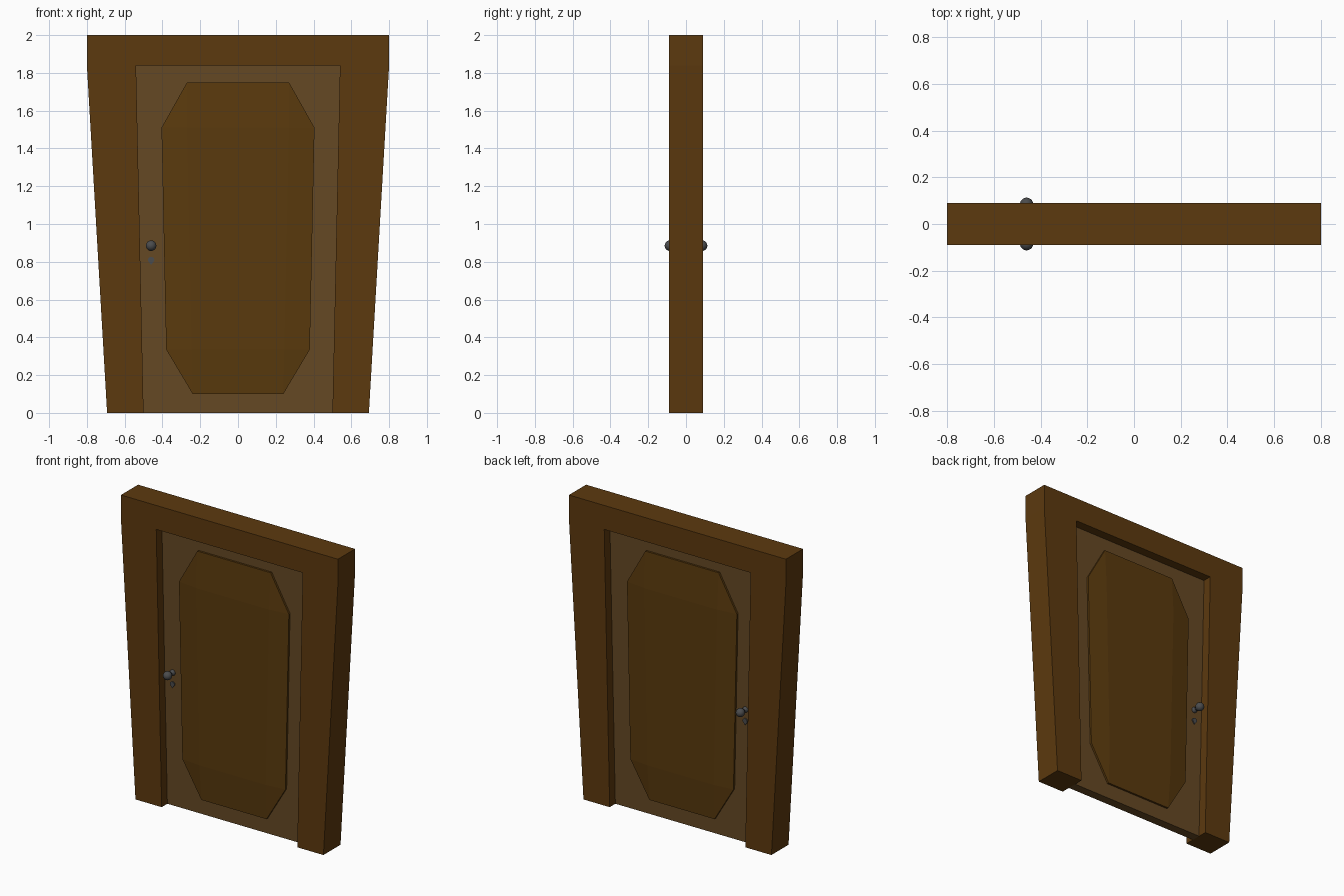
import bpy, bmesh, math
from mathutils import Matrix, Vector

if "Cube" in bpy.data.objects:
    bpy.data.objects.remove(bpy.data.objects["Cube"])


def material(name, rgb):
    m = bpy.data.materials.new(name)
    m.diffuse_color = (*rgb, 1)
    m.use_nodes = True
    m.node_tree.nodes["Principled BSDF"].inputs["Base Color"].default_value = m.diffuse_color
    return m


wood = material("dark_wood", (0.107, 0.041, 0.0045))
slab_wood = material("pale_wood", (0.130, 0.065, 0.017))
panel_wood = material("panel_wood", (0.102, 0.042, 0.004))
iron = material("iron", (0.07, 0.072, 0.075))


def finish(name, bm, mat):
    bmesh.ops.recalc_face_normals(bm, faces=bm.faces)
    me = bpy.data.meshes.new(name)
    bm.to_mesh(me)
    bm.free()
    me.materials.append(mat)
    ob = bpy.data.objects.new(name, me)
    bpy.context.collection.objects.link(ob)
    return ob


def mirrored(half):
    """Close an x-z outline by mirroring its right half."""
    return half + [(-x, z) for x, z in reversed(half)]


def plate(name, outline, y0, y1, mat):
    """Extrude an x-z outline from y0 to y1."""
    bm = bmesh.new()
    face = bm.faces.new([bm.verts.new((x, y0, z)) for x, z in outline])
    ext = bmesh.ops.extrude_face_region(bm, geom=[face])
    moved = [v for v in ext["geom"] if isinstance(v, bmesh.types.BMVert)]
    bmesh.ops.translate(bm, verts=moved, vec=(0, y1 - y0, 0))
    return finish(name, bm, mat)


def raised_panel(name, side):
    """Octagonal panel with a low wall and a gently raised centre."""
    bm = bmesh.new()
    outline = mirrored([(0.24, 0.10), (0.38, 0.335), (0.405, 1.51), (0.27, 1.75)])
    inner = mirrored([(0.245, 0.335), (0.27, 1.51)])
    base = [bm.verts.new((x, side * 0.028, z)) for x, z in outline]
    rim = [bm.verts.new((x, side * 0.043, z)) for x, z in outline]
    br, tr, tl, bl = [bm.verts.new((x, side * 0.058, z)) for x, z in inner]
    for i in range(8):
        j = (i + 1) % 8
        bm.faces.new((base[i], base[j], rim[j], rim[i]))
    a, b, c, d, e, f, g, h = rim
    for loop in ((br, tr, tl, bl), (b, c, tr, br), (d, e, tl, tr),
                 (f, g, bl, tl), (h, a, br, bl),
                 (a, b, br), (c, d, tr), (e, f, tl), (g, h, bl)):
        bm.faces.new(loop)
    bm.faces.new(base)
    return finish(name, bm, panel_wood)


def knob(name, side):
    """Lathed rosette, neck and ball."""
    bm = bmesh.new()
    ball_y, r = 0.085, 0.028
    profile = [(0, 0.028), (0.019, 0.028), (0.019, 0.035), (0.016, 0.043), (0.010, 0.050)]
    for i in range(2, 11):
        t = math.pi * i / 10
        profile.append((r * math.sin(t) if i < 10 else 0, ball_y - r * math.cos(t)))
    verts = [bm.verts.new((p, side * y, 0)) for p, y in profile]
    edges = [bm.edges.new(e) for e in zip(verts, verts[1:])]
    bmesh.ops.spin(bm, geom=verts + edges, cent=(0, 0, 0), axis=(0, 1, 0),
                   angle=2 * math.pi, steps=20)
    bmesh.ops.remove_doubles(bm, verts=bm.verts, dist=1e-5)
    bmesh.ops.translate(bm, verts=bm.verts, vec=(-0.46, 0, 0.885))
    ob = finish(name, bm, iron)
    bpy.context.view_layer.objects.active = ob
    bpy.ops.object.select_all(action="DESELECT")
    ob.select_set(True)
    bpy.ops.object.shade_smooth_by_angle(angle=math.radians(40))
    return ob


# Tapered frame and door slab
plate("door_frame", mirrored([(0.50, 0), (0.693, 0), (0.80, 1.84), (0.80, 2)])
      + [(-0.50, 0), (-0.54, 1.84), (0.54, 1.84)][1:1] + [(-0.50, 0), (-0.54, 1.84), (0.54, 1.84)][1:],
      -0.09, 0.09, wood)
plate("door_slab", mirrored([(0.50, 0), (0.54, 1.84)]), -0.03, 0.03, slab_wood)

# Teardrop keyhole outline
keyhole = [(-0.46 + 0.017 * math.cos(math.radians(t)), 0.810 + 0.016 * math.sin(math.radians(t)))
           for t in range(-20, 201, 20)] + [(-0.46, 0.783)]

# Fittings on both faces
for label, side in (("front", -1), ("back", 1)):
    raised_panel(label + "_panel", side)
    knob(label + "_knob", side)
    plate(label + "_keyhole", keyhole, side * 0.028, side * 0.037, iron)
